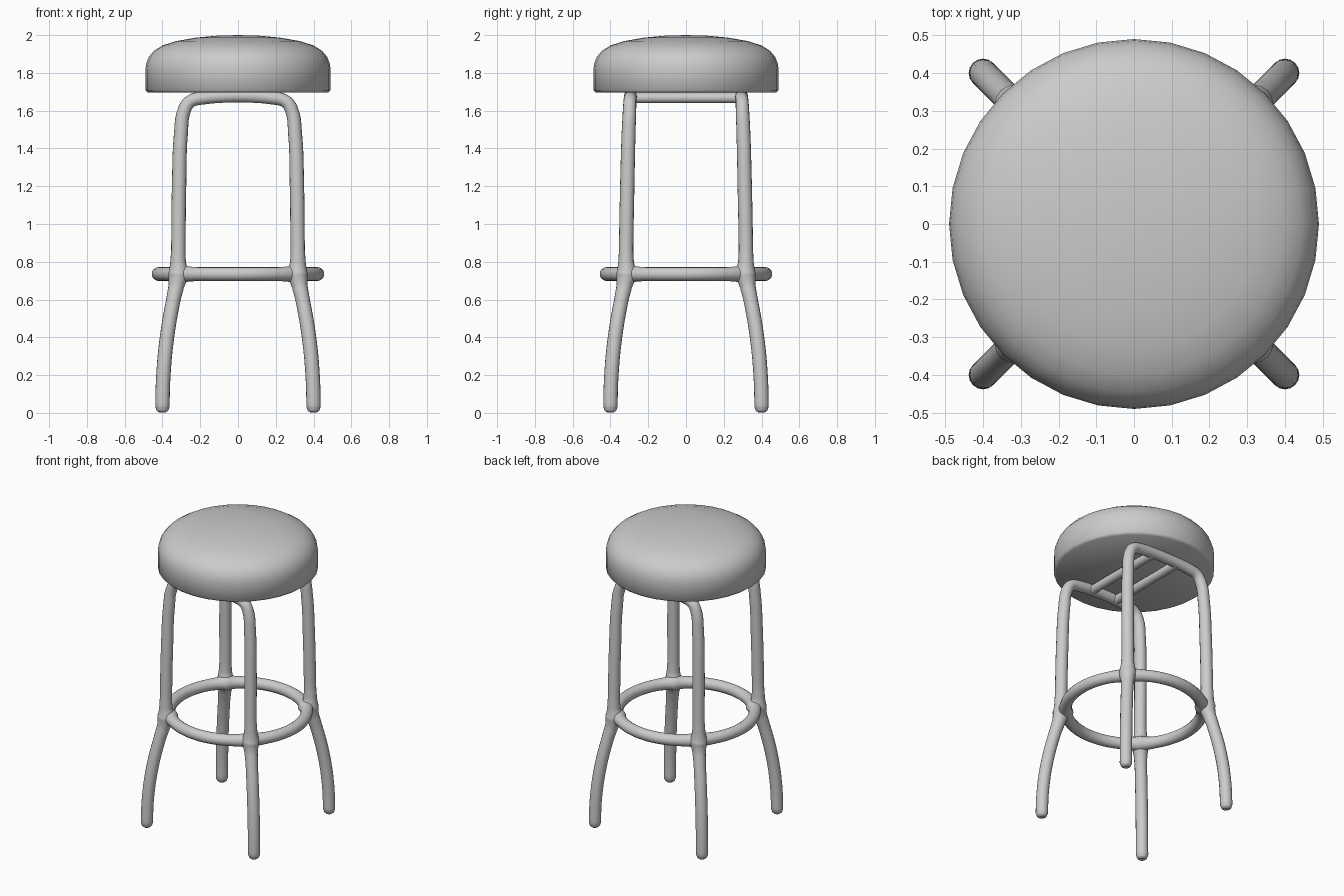
import bpy, bmesh, math
from mathutils import Matrix

if "Cube" in bpy.data.objects:
    bpy.data.objects.remove(bpy.data.objects["Cube"])

TUBE = 0.038


def tube(name, points, cyclic=False, radius=TUBE):
    """Round tube through (x, y, z, thickness factor) points."""
    cu = bpy.data.curves.new(name, 'CURVE')
    cu.dimensions = '3D'
    cu.bevel_depth = radius
    cu.bevel_resolution = 6
    cu.resolution_u = 6
    cu.use_fill_caps = True
    sp = cu.splines.new('BEZIER')
    sp.bezier_points.add(len(points) - 1)
    for bp, (x, y, z, r) in zip(sp.bezier_points, points):
        bp.co = (x, y, z)
        bp.radius = r
        bp.handle_left_type = bp.handle_right_type = 'AUTO'
    sp.use_cyclic_u = cyclic
    ob = bpy.data.objects.new(name, cu)
    bpy.context.collection.objects.link(ob)
    finish(ob, True)
    return ob


def finish(ob, convert=False):
    bpy.ops.object.select_all(action='DESELECT')
    ob.select_set(True)
    bpy.context.view_layer.objects.active = ob
    if convert:
        bpy.ops.object.convert(target='MESH')
    bpy.ops.object.shade_smooth_by_angle(angle=math.radians(50))


# Seat cushion: lathed profile with 32 sides
profile = [(0, 1.695), (0.475, 1.695), (0.49, 1.708), (0.49, 1.82),
           (0.486, 1.85), (0.472, 1.885), (0.445, 1.917), (0.40, 1.945),
           (0.33, 1.968), (0.22, 1.987), (0.11, 1.997), (0, 2.0)]
bm = bmesh.new()
vs = [bm.verts.new((r, 0, z)) for r, z in profile]
es = [bm.edges.new(p) for p in zip(vs, vs[1:])]
bmesh.ops.spin(bm, geom=vs + es, cent=(0, 0, 0), axis=(0, 0, 1),
               angle=math.tau, steps=32)
bmesh.ops.remove_doubles(bm, verts=bm.verts, dist=0.0005)
bmesh.ops.recalc_face_normals(bm, faces=bm.faces)
me = bpy.data.meshes.new("seat")
bm.to_mesh(me)
bm.free()
seat = bpy.data.objects.new("seat", me)
bpy.context.collection.objects.link(seat)
finish(seat)

# Leg path from floor to top bar: x, y, z, thickness (thicker at the ring weld)
leg = [(0.40, 0.40, 0.002, 0.45), (0.40, 0.40, 0.012, 0.8), (0.40, 0.40, 0.034, 1),
       (0.395, 0.395, 0.2, 1), (0.376, 0.376, 0.4, 1), (0.342, 0.342, 0.6, 1),
       (0.327, 0.327, 0.67, 1.08), (0.316, 0.316, 0.735, 1.4),
       (0.317, 0.317, 0.80, 1.08), (0.316, 0.317, 0.86, 1), (0.312, 0.311, 1.2, 1),
       (0.302, 0.304, 1.48, 0.97), (0.285, 0.299, 1.60, 0.93),
       (0.255, 0.297, 1.647, 0.9), (0.20, 0.295, 1.665, 0.9)]


def u_frame(name, side):
    left = [(-x, side * y, z, r) for x, y, z, r in leg]
    right = [(x, side * y, z, r) for x, y, z, r in reversed(leg)]
    return tube(name, left + right)


u_frame("front_leg_pair", -1)
u_frame("back_leg_pair", 1)

# Foot ring, swelling a little where it meets the legs
ring = []
for i in range(48):
    a = math.tau * i / 48
    d = abs((a % (math.pi / 2)) - math.pi / 4) * 0.42
    swell = 0.96 + 0.3 * max(0, 1 - d / 0.11) ** 2
    ring.append((0.42 * math.cos(a), 0.42 * math.sin(a), 0.735, swell))
tube("foot_ring", ring, cyclic=True)

# Cross bars under the seat joining the two leg pairs
for name, x in (("left_cross_bar", -0.095), ("right_cross_bar", 0.095)):
    tube(name, [(x, -0.295, 1.668, 1), (x, 0.295, 1.668, 1)], radius=0.028)
